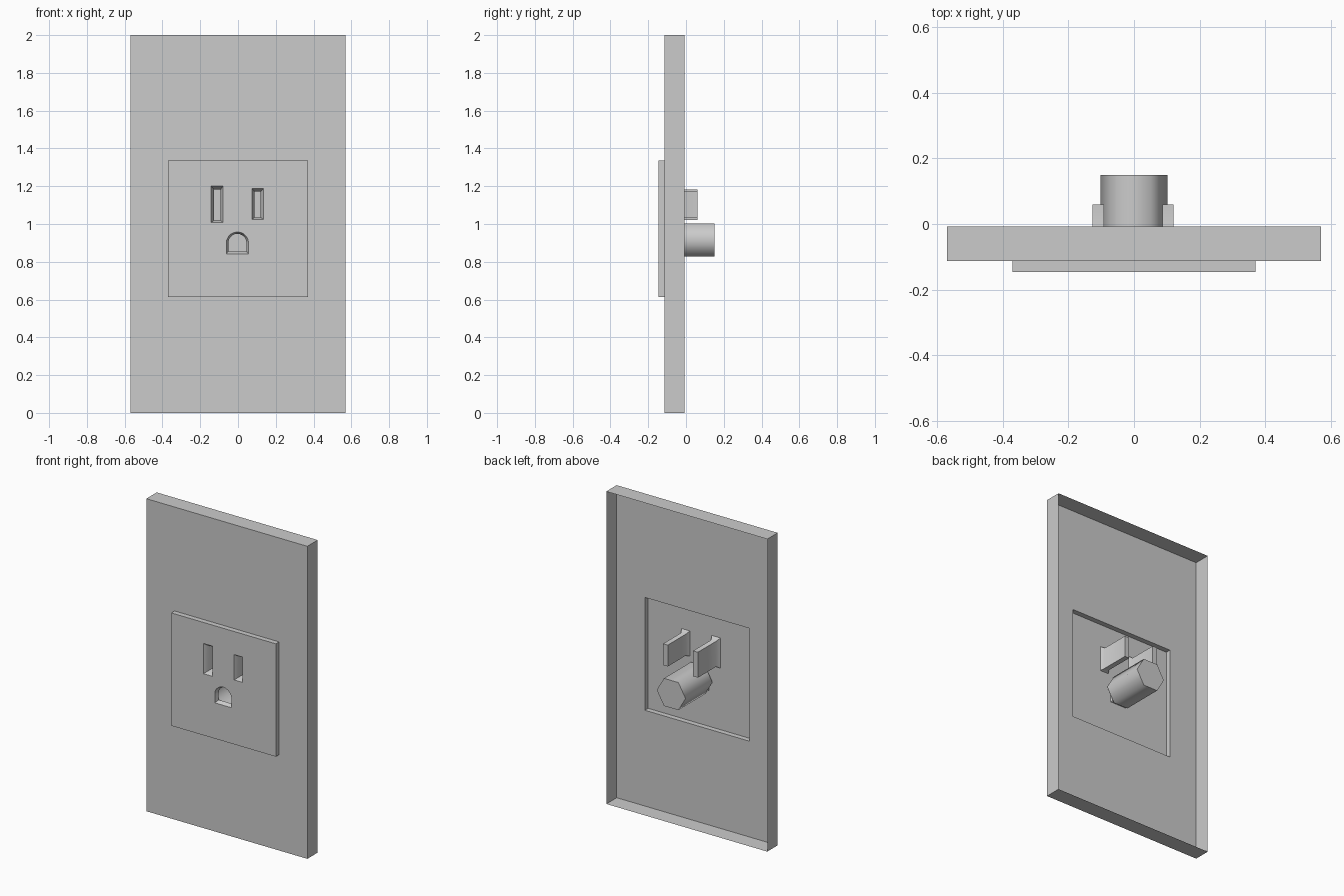
import bpy, bmesh, math

cube = bpy.data.objects.get("Cube")
if cube:
    bpy.data.objects.remove(cube, do_unlink=True)

grey = bpy.data.materials.new("light_grey")
grey.use_nodes = True
colour = (0.6, 0.6, 0.6, 1)
grey.diffuse_color = colour
grey.node_tree.nodes["Principled BSDF"].inputs["Base Color"].default_value = colour


# Outlines run counter-clockwise as (x, z) points seen from the front
def rect(x0, x1, z0, z1):
    return [(x0, z0), (x1, z0), (x1, z1), (x0, z1)]


def arch(x, half, z0, z1):
    spring = z1 - half
    arc = [(x + half * math.cos(math.pi * i / 10), spring + half * math.sin(math.pi * i / 10))
           for i in range(11)]
    return [(x - half, z0), (x + half, z0)] + arc


def hexagon(z, r):
    return [(r * math.cos(math.pi * i / 3), z + r * math.sin(math.pi * i / 3)) for i in range(6)]


def ring(bm, outline, y):
    return [bm.verts.new((x, y, z)) for x, z in outline]


def loft(bm, sections, cap=False):
    rings = [ring(bm, outline, y) for outline, y in sections]
    for a, b in zip(rings, rings[1:]):
        for i in range(len(a)):
            j = (i + 1) % len(a)
            bm.faces.new((a[i], a[j], b[j], b[i]))
    if cap:
        bm.faces.new(rings[-1])


def pierced_sheet(bm, outlines, y):
    edges = []
    for outline in outlines:
        r = ring(bm, outline, y)
        edges += [bm.edges.new((r[i], r[(i + 1) % len(r)])) for i in range(len(r))]
    result = bmesh.ops.triangle_fill(bm, edges=edges, use_beauty=True, normal=(0, -1, 0))
    for f in result["geom"]:
        if isinstance(f, bmesh.types.BMFace):
            f.normal_update()
            if f.normal.y > 0:
                f.normal_flip()


def finish(bm, name, angle):
    bmesh.ops.remove_doubles(bm, verts=bm.verts, dist=0.0001)
    mesh = bpy.data.meshes.new(name)
    bm.to_mesh(mesh)
    bm.free()
    mesh.materials.append(grey)
    obj = bpy.data.objects.new(name, mesh)
    bpy.context.collection.objects.link(obj)
    bpy.ops.object.select_all(action="DESELECT")
    obj.select_set(True)
    bpy.context.view_layer.objects.active = obj
    bpy.ops.object.shade_smooth_by_angle(angle=math.radians(angle))


FRONT, FACE, BACK, THROAT = -0.146, -0.113, -0.008, -0.122
plate = rect(-0.57, 0.57, 0, 2)
panel = rect(-0.37, 0.37, 0.613, 1.335)
left_mouth = rect(0.075, 0.135, 1.025, 1.187)
right_mouth = rect(-0.143, -0.08, 1.007, 1.2)
ground_mouth = arch(-0.003, 0.059, 0.842, 0.958)

# Hollow wall plate with the raised, pierced panel
bm = bmesh.new()
loft(bm, [(plate, BACK), (plate, FACE), (panel, FACE), (panel, FRONT)])
pierced_sheet(bm, [panel, left_mouth, right_mouth, ground_mouth], FRONT)
finish(bm, "wall_plate", 40)

# Blade sockets, narrowing behind the mouth and closed at the back
left_core = rect(0.087, 0.12, 1.035, 1.172)
right_core = rect(-0.126, -0.092, 1.02, 1.183)
for name, mouth, core in (("left_blade_socket", left_mouth, left_core),
                          ("right_blade_socket", right_mouth, right_core)):
    bm = bmesh.new()
    loft(bm, [(mouth, FRONT), (core, THROAT), (core, 0.06)], cap=True)
    finish(bm, name, 40)

# Ground socket: arched throat opening into a six-sided barrel
throat = arch(-0.003, 0.048, 0.855, 0.948)
barrel = hexagon(0.915, 0.102)
bm = bmesh.new()
loft(bm, [(ground_mouth, FRONT), (throat, THROAT)])
pierced_sheet(bm, [barrel, throat], THROAT)
loft(bm, [(barrel, THROAT), (barrel, 0.15)], cap=True)
finish(bm, "ground_socket", 65)
